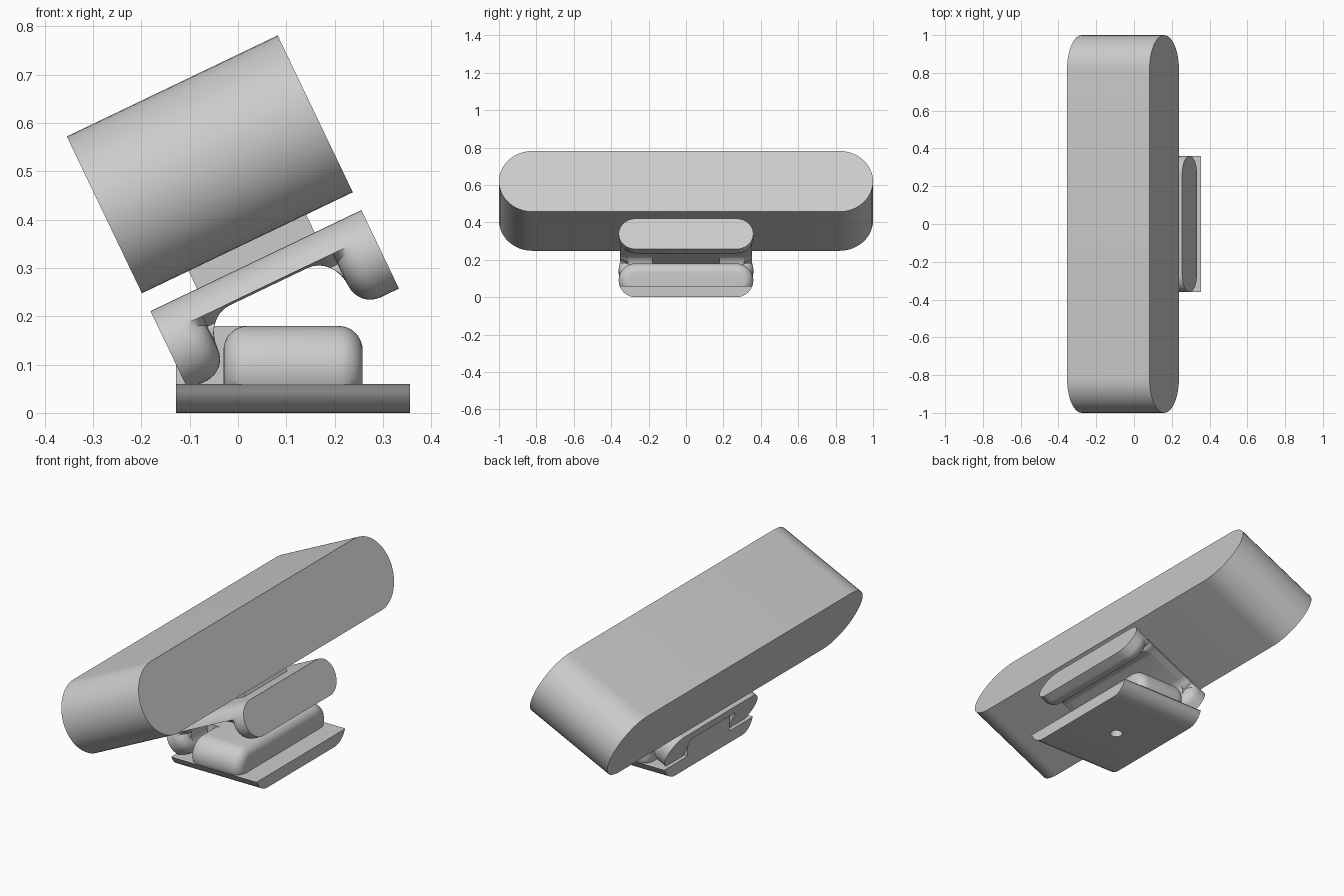
import bpy, bmesh, math
from mathutils import Matrix, Vector

cube = bpy.data.objects.get("Cube")
if cube:
    bpy.data.objects.remove(cube)

mat = bpy.data.materials.new("plain grey")
mat.use_nodes = True
GREY = (0.6, 0.6, 0.6, 1)
mat.diffuse_color = GREY
mat.node_tree.nodes["Principled BSDF"].inputs["Base Color"].default_value = GREY

HALF = 0.242          # half length of every clamp part
TILT = Matrix.Translation((0.076, 0, 0.234)) @ Matrix.Rotation(-math.radians(25.6), 4, 'Y')
FLIP = Matrix.Translation((0.114, 0, 0.09)) @ Matrix.Rotation(math.pi, 4, 'X')


def finish(bm, name, frame, smooth=True):
    bmesh.ops.recalc_face_normals(bm, faces=bm.faces)
    mesh = bpy.data.meshes.new(name)
    bm.to_mesh(mesh)
    bm.free()
    mesh.transform(frame)
    mesh.materials.append(mat)
    ob = bpy.data.objects.new(name, mesh)
    bpy.context.collection.objects.link(ob)
    if smooth:
        bpy.ops.object.select_all(action='DESELECT')
        ob.select_set(True)
        bpy.context.view_layer.objects.active = ob
        bpy.ops.object.shade_smooth_by_angle(angle=math.radians(35))
    return ob


def stadium(r, straight, inset=0, floor=-1, plate=None, steps=24):
    """Rounded slot outline; only the part below the plate is inset."""
    pts = []
    for side in (1, -1):
        for i in range(steps + 1):
            a = math.pi / 2 - math.pi * i / steps
            y, v = math.cos(a), side * math.sin(a)
            low = plate is not None and r * v < plate
            rr = r - inset if low else r
            pts.append((side * (straight + rr * y), max(rr * v, floor)))
    return pts


def loft(name, sections, frame):
    bm = bmesh.new()
    rings = [[bm.verts.new((u, y, v)) for y, v in pts] for u, pts in sections]
    n = len(rings[0])
    for a, b in zip(rings, rings[1:]):
        for i in range(n):
            j = (i + 1) % n
            bm.faces.new((a[i], a[j], b[j], b[i]))
    bm.faces.new(rings[0])
    bm.faces.new(rings[-1])
    bmesh.ops.remove_doubles(bm, verts=bm.verts, dist=0.0001)
    bmesh.ops.dissolve_degenerate(bm, edges=bm.edges, dist=0.0001)
    return finish(bm, name, frame)


def box(name, lo, hi, frame=Matrix()):
    bm = bmesh.new()
    bmesh.ops.create_cube(bm, size=1)
    lo, hi = Vector(lo), Vector(hi)
    for v in bm.verts:
        v.co = Vector([l + (h - l) * (c + 0.5) for l, h, c in zip(lo, hi, v.co)])
    return finish(bm, name, frame, False)


def cut(target, cutter):
    cutter.hide_render = True
    cutter.hide_viewport = True
    mod = target.modifiers.new("cut", 'BOOLEAN')
    mod.operation = 'DIFFERENCE'
    mod.solver = 'EXACT'
    mod.object = cutter


def quarter(n=8):
    return [(math.sin(i * math.pi / 2 / n), math.cos(i * math.pi / 2 / n)) for i in range(n + 1)]


# Main body: long slot-shaped block
loft("body", [(u, stadium(0.18, 0.82)) for u in (-HALF, HALF)],
     TILT @ Matrix.Translation((0, 0, 0.311)))

# Neck between body and upper clamp
box("neck", (-0.135, -0.17, 0.08), (0.135, 0.17, 0.14), TILT)

# Upper clamp: plate with a rounded foot at each end
PLATE, ROUND = 0.03, 0.05
half = [(HALF, 0, -1)]
half += [(0.2 - ROUND * s, ROUND * (1 - c), -1) for s, c in quarter()]
half += [(0.15 - 0.06 * (1 - c), ROUND, -0.04 + 0.07 * s) for s, c in quarter()]
full = [(-u, i, f) for u, i, f in half] + half[::-1]
clamp = loft("upper_clamp", [(u, stadium(0.09, 0.27, i, f, PLATE)) for u, i, f in full], TILT)
cut(clamp, box("clamp_notch_cutter", (-0.3, -0.18, -0.2), (-0.06, 0.18, PLATE), TILT))

# Base plate: lower slice of the slot outline
base = loft("base_plate", [(u, stadium(0.09, 0.27, 0, PLATE)) for u in (-HALF, HALF)], FLIP)

# Hole in the underside
bm = bmesh.new()
bmesh.ops.create_cone(bm, cap_ends=True, segments=32, radius1=0.03, radius2=0.03, depth=0.08)
cut(base, finish(bm, "hole_cutter", Matrix.Translation((0.114, 0, 0)), False))

# Pad on the base with rounded ends
pad_half = [(0.094 + ROUND * s, ROUND * (1 - c)) for s, c in quarter()]
pad = [(-u, i) for u, i in pad_half[::-1]] + pad_half
pad_frame = Matrix.Translation((0.114, 0, 0.09))
loft("base_pad", [(u, stadium(0.09 - i, 0.27, 0, -PLATE - 0.005)) for u, i in pad], pad_frame)

# Tongue that sits in the clamp notch
box("tongue", (-0.128, -0.17, 0.05), (0.02, 0.17, 0.18))
